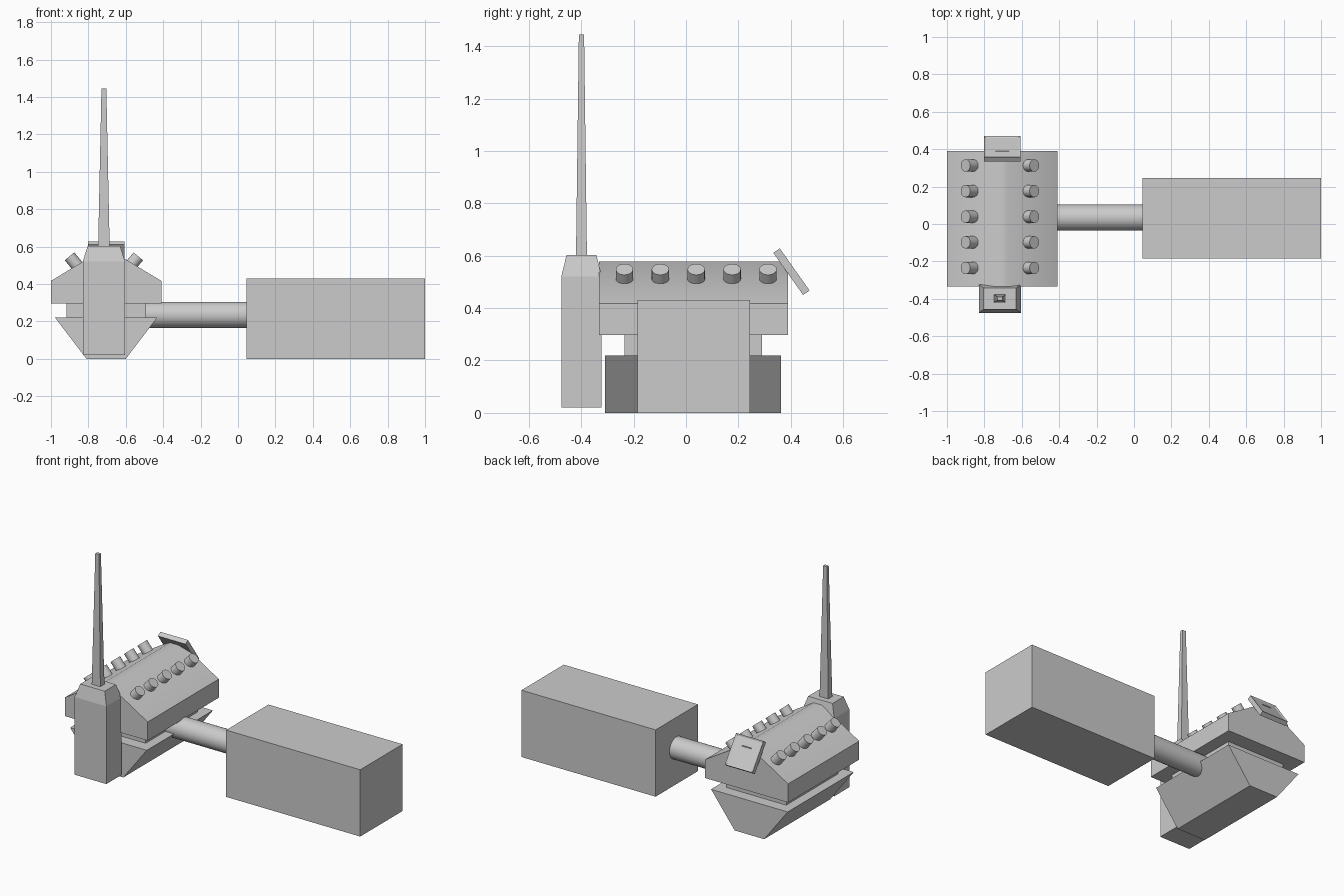
import bpy, bmesh, math
from mathutils import Matrix, Vector

if "Cube" in bpy.data.objects:
    bpy.data.objects.remove(bpy.data.objects["Cube"])

CX = -0.705   # centre line of the hull
MX = -0.717   # centre line of tower and studs


def finish(name, bm, smooth=None):
    bmesh.ops.recalc_face_normals(bm, faces=bm.faces)
    me = bpy.data.meshes.new(name)
    bm.to_mesh(me)
    bm.free()
    ob = bpy.data.objects.new(name, me)
    bpy.context.collection.objects.link(ob)
    if smooth:
        bpy.ops.object.select_all(action='DESELECT')
        ob.select_set(True)
        bpy.context.view_layer.objects.active = ob
        bpy.ops.object.shade_smooth_by_angle(angle=math.radians(smooth))
    return ob


def box(name, x, y, z):
    bm = bmesh.new()
    size = (x[1] - x[0], y[1] - y[0], z[1] - z[0], 1)
    mid = ((x[0] + x[1]) / 2, (y[0] + y[1]) / 2, (z[0] + z[1]) / 2)
    bmesh.ops.create_cube(bm, size=1, matrix=Matrix.Translation(mid) @ Matrix.Diagonal(size))
    return finish(name, bm)


def prism(name, half, y0, y1, smooth=None):
    # mirror a half profile (offset, z) about the hull centre and extrude along y
    pts = [(CX + a, z) for a, z in half] + [(CX - a, z) for a, z in reversed(half)]
    bm = bmesh.new()
    f = bm.faces.new([bm.verts.new((x, y0, z)) for x, z in pts])
    ext = bmesh.ops.extrude_face_region(bm, geom=[f])['geom']
    moved = [g for g in ext if isinstance(g, bmesh.types.BMVert)]
    bmesh.ops.translate(bm, vec=(0, y1 - y0, 0), verts=moved)
    return finish(name, bm, smooth)


def loft(name, cx, cy, rings):
    # stack of rectangular sections (half x, half y, z)
    bm = bmesh.new()
    loops = [[bm.verts.new((cx + sx * hx, cy + sy * hy, z))
              for sx, sy in ((-1, -1), (1, -1), (1, 1), (-1, 1))] for hx, hy, z in rings]
    for a, b in zip(loops, loops[1:]):
        for i in range(4):
            j = (i + 1) % 4
            bm.faces.new((a[i], a[j], b[j], b[i]))
    bm.faces.new(loops[0][::-1])
    bm.faces.new(loops[-1])
    return finish(name, bm)


def rod(name, start, end, r, sides):
    a, b = Vector(start), Vector(end)
    d = b - a
    bm = bmesh.new()
    m = Matrix.Translation((a + b) / 2) @ d.to_track_quat('Z', 'Y').to_matrix().to_4x4()
    bmesh.ops.create_cone(bm, cap_ends=True, segments=sides, radius1=r, radius2=r,
                          depth=d.length, matrix=m)
    return finish(name, bm, 40)


# Large block and the pipe joining it to the hull
box("main_block", (0.045, 1.0), (-0.185, 0.245), (0, 0.43))
rod("connecting_pipe", (-0.56, 0.034, 0.235), (0.06, 0.034, 0.235), 0.07, 32)

# Hull: tapered base, recessed neck, pitched upper body
prism("hull_base", [(0.105, 0), (0.273, 0.22)], -0.31, 0.362)
box("hull_neck", (-0.917, -0.493), (-0.235, 0.29), (0.20, 0.31))
prism("upper_hull", [(0.295, 0.297), (0.295, 0.417), (0.03, 0.577)], -0.333, 0.39, 35)

# Two rows of tilted studs on the roof
tilt = math.radians(40)
axis = (math.sin(tilt), math.cos(tilt))
for side, label in ((-1, "left"), (1, "right")):
    for i in range(5):
        y = -0.235 + i * 0.137
        top = (MX + side * 0.184, y, 0.548)
        base = (top[0] - side * axis[0] * 0.1, y, top[2] - axis[1] * 0.1)
        rod(f"stud_{label}_{i + 1}", base, top, 0.033, 20)

# Front tower and tapering mast
loft("tower", MX, -0.399, [(0.113, 0.077, 0.02), (0.113, 0.077, 0.52), (0.087, 0.057, 0.603)])
loft("mast", MX, -0.399, [(0.031, 0.021, 0.59), (0.013, 0.010, 1.445)])

# Slanted rear panel with a recessed face
bm = bmesh.new()
place = (Matrix.Translation((-0.705, 0.4025, 0.539)) @ Matrix.Rotation(math.radians(-54.7), 4, 'X'))
bmesh.ops.create_cube(bm, size=1, matrix=Matrix.Diagonal((0.196, 0.197, 0.030, 1)))
bm.normal_update()
outer = max(bm.faces, key=lambda f: f.calc_center_median().z)
bmesh.ops.inset_region(bm, faces=[outer], thickness=0.014)
bmesh.ops.translate(bm, vec=(0, 0, -0.006), verts=outer.verts)
bm.transform(place)
finish("rear_panel", bm)
